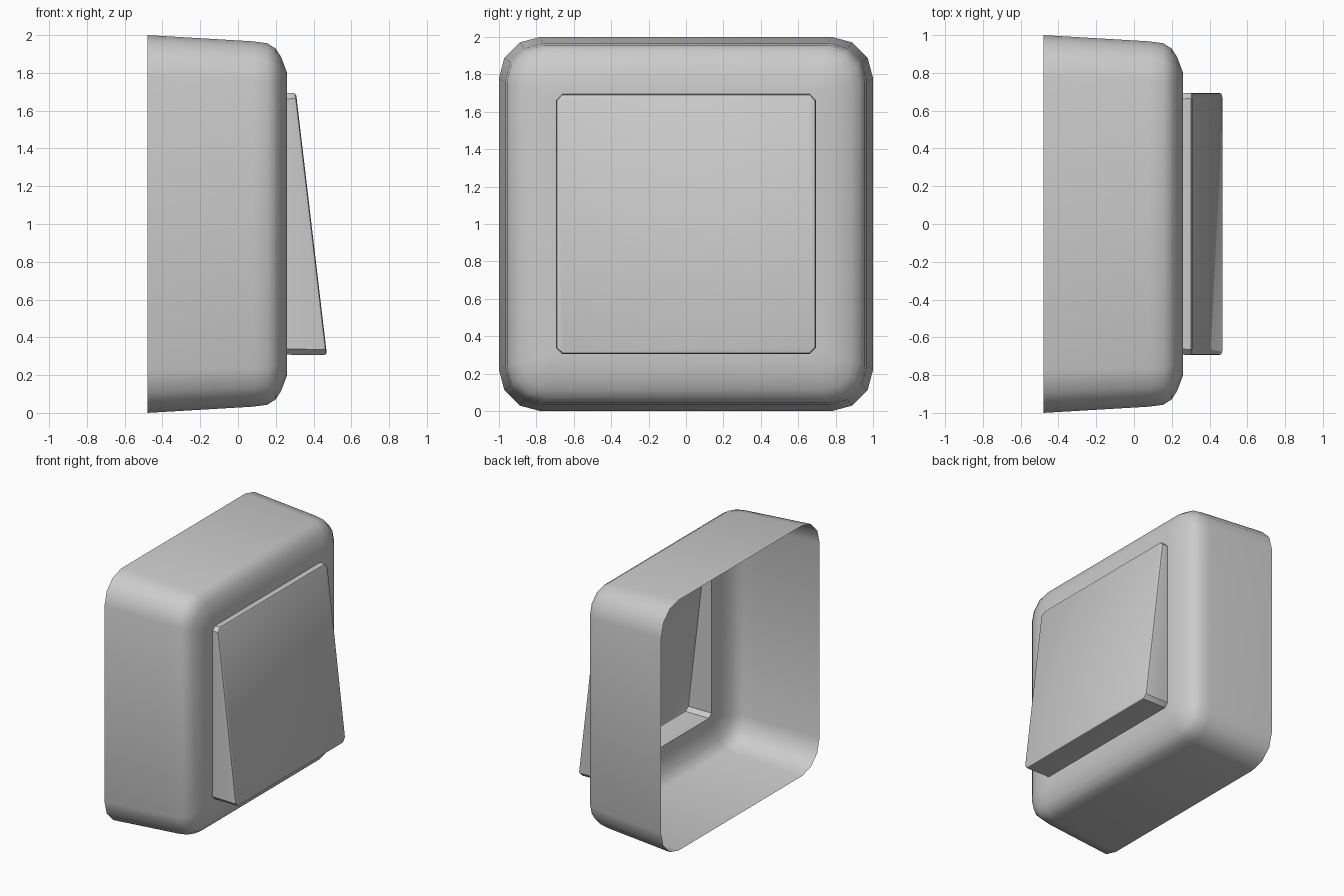
import bpy, bmesh, math

if "Cube" in bpy.data.objects:
    bpy.data.objects.remove(bpy.data.objects["Cube"])

SLOPE = -0.118  # tilt of the rocker face


def ring(bm, x, h, r, segs=3, chamfer=False, tilt=0.0):
    """Rounded square loop in the YZ plane, centred on z = 1."""
    verts = []
    for k in range(4):
        a0 = k * math.pi / 2
        cx, cz = [(1, 1), (-1, 1), (-1, -1), (1, -1)][k]
        for i in range(segs + 1):
            t = i / segs
            if chamfer:
                c = math.cos(a0) * (1 - t) - math.sin(a0) * t
                s = math.sin(a0) * (1 - t) + math.cos(a0) * t
            else:
                c = math.cos(a0 + t * math.pi / 2)
                s = math.sin(a0 + t * math.pi / 2)
            y, z = cx * (h - r) + r * c, cz * (h - r) + r * s
            verts.append(bm.verts.new((x + tilt * z, y, 1 + z)))
    return verts


def loft(name, rings, cap=False, angle=40):
    """Skin a stack of loops, open at the back."""
    bm = bmesh.new()
    loops = [ring(bm, **r) for r in rings]
    for a, b in zip(loops, loops[1:]):
        n = len(a)
        for i in range(n):
            j = (i + 1) % n
            bm.faces.new((a[i], a[j], b[j], b[i]))
    if cap:
        bm.faces.new(loops[-1])
    me = bpy.data.meshes.new(name)
    bm.to_mesh(me)
    bm.free()
    ob = bpy.data.objects.new(name, me)
    bpy.context.collection.objects.link(ob)
    bpy.ops.object.select_all(action='DESELECT')
    ob.select_set(True)
    bpy.context.view_layer.objects.active = ob
    bpy.ops.object.shade_smooth_by_angle(angle=math.radians(angle))
    return ob


# Housing: tapered open box with a rounded front edge and a square opening
profile = [(-0.48, 1.0, 0.22), (0.08, 0.967, 0.205), (0.155, 0.957, 0.20),
           (0.20, 0.928, 0.18), (0.228, 0.885, 0.15), (0.26, 0.80, 0.09)]
housing = [dict(x=x, h=h, r=r) for x, h, r in profile]
housing.append(dict(x=0.26, h=0.692, r=0.03, chamfer=True))
loft("housing", housing)

# Rocker: hollow tilted button with chamfered corners and a fine front bevel
loft("rocker", [
    dict(x=0.26, h=0.692, r=0.03, segs=1),
    dict(x=0.372, h=0.694, r=0.03, segs=1, tilt=SLOPE),
    dict(x=0.384, h=0.69, r=0.03, segs=1, tilt=SLOPE),
    dict(x=0.389, h=0.68, r=0.025, segs=1, tilt=SLOPE),
], cap=True, angle=30)
